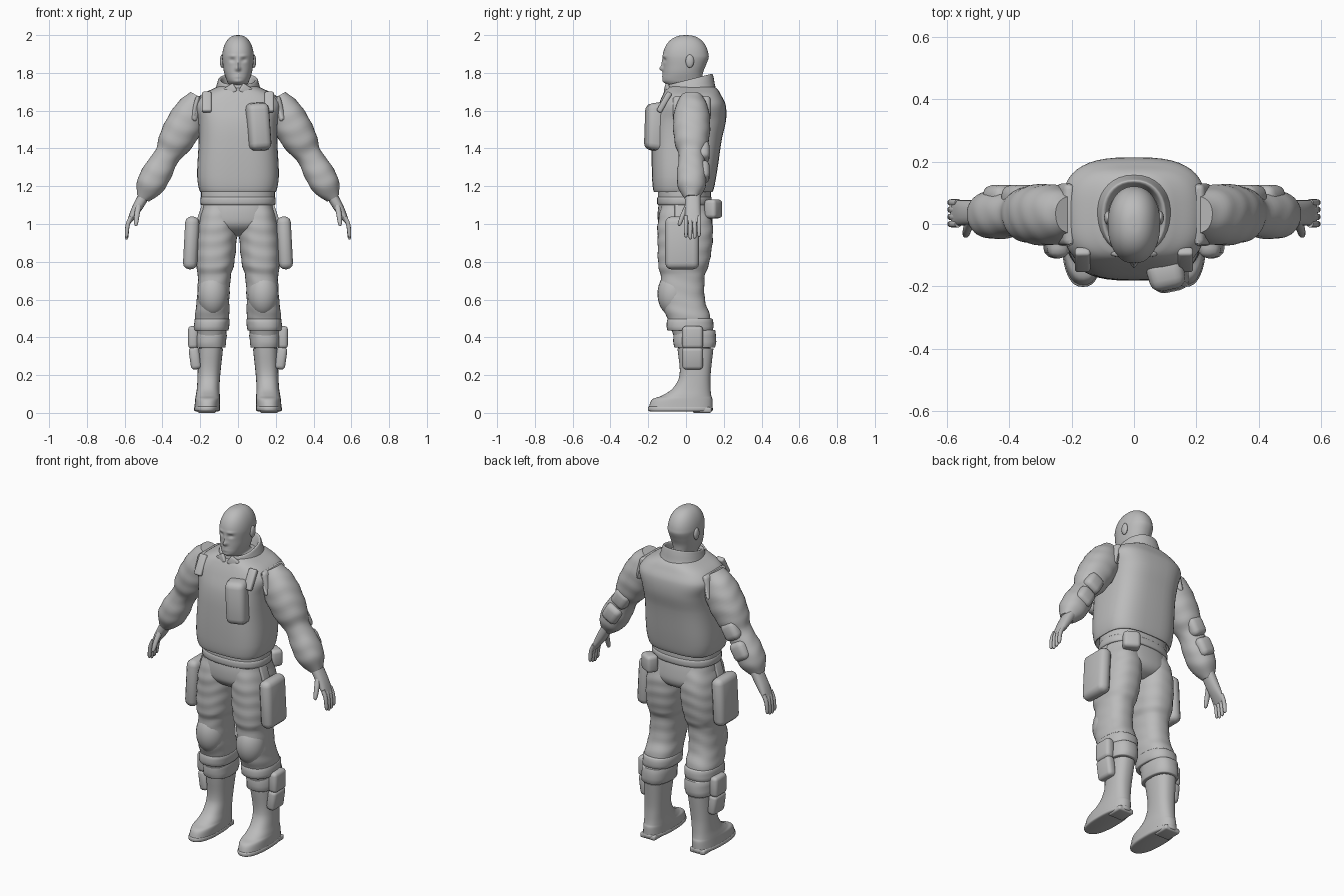
import bpy, bmesh, math
from mathutils import Vector, Matrix

if "Cube" in bpy.data.objects:
    bpy.data.objects.remove(bpy.data.objects["Cube"])

grey = bpy.data.materials.new("plain grey")
grey.use_nodes = True
grey.diffuse_color = (.5, .5, .5, 1)
grey.node_tree.nodes["Principled BSDF"].inputs["Base Color"].default_value = grey.diffuse_color


def finish(name, bm, mirror=False, bevel=0):
    """Turn a bmesh into a smooth shaded object, mirrored over x if asked."""
    bmesh.ops.recalc_face_normals(bm, faces=bm.faces)
    mesh = bpy.data.meshes.new(name)
    bm.to_mesh(mesh)
    bm.free()
    mesh.materials.append(grey)
    mesh.polygons.foreach_set("use_smooth", [True] * len(mesh.polygons))
    obj = bpy.data.objects.new(name, mesh)
    bpy.context.collection.objects.link(obj)
    if bevel:
        rounding = obj.modifiers.new("rounding", "BEVEL")
        rounding.width, rounding.segments = bevel, 3
    else:
        mesh.set_sharp_from_angle(angle=math.radians(50))
    if mirror:
        obj.modifiers.new("mirror", "MIRROR")


def resample(stations, steps):
    """Smooth curve through the stations, spaced by distance."""
    points = [Vector(s) for s in stations]
    along = [0]
    for a, b in zip(points, points[1:]):
        along.append(along[-1] + (b - a).length)
    last = len(points) - 1
    slopes = []
    for i in range(last + 1):
        before, after = max(i - 1, 0), min(i + 1, last)
        slopes.append((points[after] - points[before]) / (along[after] - along[before]))
    result = []
    for i in range(last):
        length = along[i + 1] - along[i]
        for k in range(steps):
            u = k / steps
            v = 1 - u
            result.append(points[i] * (v * v * (1 + 2 * u)) + points[i + 1] * (u * u * (1 + 2 * v))
                          + (slopes[i] * v - slopes[i + 1] * u) * (length * u * v))
    return result + [points[-1]]


def loft(name, stations, steps=6, sides=36, power=2.4, tilt=False, fold=0, mirror=False, shape=None):
    """Skin over sections given as (centre x, centre z, half width, front y, back y)."""
    rows = resample(stations, steps)
    bm = bmesh.new()
    rings = []
    for i, (centre_x, centre_z, half, front, back) in enumerate(rows):
        across_x, across_z = 1, 0
        if tilt:
            a, b = rows[max(i - 1, 0)], rows[min(i + 1, len(rows) - 1)]
            run = math.hypot(b[0] - a[0], b[1] - a[1])
            across_x, across_z = (a[1] - b[1]) / run, (b[0] - a[0]) / run
        ring = []
        for k in range(sides):
            angle = math.tau * k / sides
            c, s = math.cos(angle), math.sin(angle)
            wrinkle = math.sin(centre_z * 85 + 2 * math.sin(angle + 1) + math.sin(3 * angle))
            grow = 1 + fold * wrinkle
            side = half * grow * math.copysign(abs(c) ** (2 / power), c)
            depth = (back - front) / 2 * grow * math.copysign(abs(s) ** (2 / power), s)
            co = Vector((centre_x + across_x * side, (front + back) / 2 + depth, centre_z + across_z * side))
            ring.append(bm.verts.new(shape(co) if shape else co))
        rings.append(ring)
    for a, b in zip(rings, rings[1:]):
        for k in range(sides):
            n = (k + 1) % sides
            bm.faces.new((a[k], a[n], b[n], b[k]))
    bm.faces.new(rings[0])
    bm.faces.new(rings[-1])
    finish(name, bm, mirror)


def middle(z):
    return 0


def leg_x(z):
    return .165 - .055 * z


def arm_z(x):
    return 2.02 - 1.75 * x


def upright(name, rows, centre=middle, **options):
    """Loft of level sections given as (z, half width, front y, back y)."""
    loft(name, [(centre(z), z, *rest) for z, *rest in rows], mirror=centre != middle, **options)


def band(name, top, bottom, half, front, back, centre=middle, lip=.01, **options):
    """Strip of cloth or rubber round the body, with turned in edges."""
    edges = (top, lip), (top - lip / 2, 0), (bottom + lip / 2, 0), (bottom, lip)
    upright(name, [(z, half - inset, front + inset, back - inset) for z, inset in edges],
            centre, steps=3, **options)


def pouch(name, centre, size, rounding=.02, turn=(0, 0, 0), mirror=False, taper=1):
    """Rounded box, turned in degrees, narrowed to the front by taper."""
    place = Matrix.Translation(centre)
    for axis, degrees in zip("XYZ", turn):
        place = place @ Matrix.Rotation(math.radians(degrees), 4, axis)
    bm = bmesh.new()
    bmesh.ops.create_cube(bm, size=1)
    for v in bm.verts:
        if v.co.y < 0:
            v.co.x *= taper
            v.co.z *= taper
    bm.transform(place @ Matrix.Diagonal((*size, 1)))
    finish(name, bm, mirror, rounding)


def blob(name, centre, radii):
    bm = bmesh.new()
    bmesh.ops.create_uvsphere(bm, u_segments=24, v_segments=16, radius=1)
    bm.transform(Matrix.Translation(centre) @ Matrix.Diagonal((*radii, 1)))
    finish(name, bm, mirror=True)


# Head: features as (x, z, spread x, spread z, push forward)
features = {
    "nose_bridge": (0, 1.84, .01, .03, .01),
    "nose_tip": (0, 1.822, .014, .012, .015),
    "eye_socket": (.03, 1.868, .015, .01, -.009),
    "brow": (.03, 1.89, .02, .008, .004),
    "lips": (0, 1.785, .02, .012, .006),
    "mouth_line": (0, 1.786, .025, .003, -.005),
    "chin": (0, 1.752, .025, .012, .006),
}


def sculpt_face(co):
    for x, z, spread_x, spread_z, push in features.values():
        nearness = math.exp(-((abs(co.x) - x) / spread_x) ** 2 - ((co.z - z) / spread_z) ** 2)
        if co.y < -.03:
            co.y -= push * nearness
    return co


head = [(1.64, .07, -.05, .1), (1.72, .065, -.05, .09), (1.74, .053, -.1, .085),
        (1.76, .06, -.12, .085), (1.8, .073, -.12, .09), (1.84, .08, -.12, .105)]
for step in range(9):
    rise = math.radians(step * 89.5 / 8)
    round_off = math.cos(rise) ** .85
    head.append((1.88 + .12 * math.sin(rise), .084 * round_off, -.123 * round_off, .12 * round_off))
upright("head", head, steps=7, sides=96, power=2.2, shape=sculpt_face)
blob("ear", (.084, .02, 1.862), (.012, .022, .035))


# Collar: a ring with thickness, higher at the back
def lean(co):
    co.z += .25 * (co.y - .12)
    return co


upright("collar", [(1.67, .17, -.115, .17), (1.72, .127, -.107, .155), (1.77, .11, -.1, .146),
                   (1.79, .102, -.095, .14), (1.785, .09, -.083, .13), (1.73, .08, -.07, .11)],
        power=2.2, shape=lean)
for name, side in (("left", 1), ("right", -1)):
    pouch(name + "_collar_flap", (side * .04, -.1, 1.71), (.06, .02, .05), .008, (-15, side * 30, side * 18))

# Torso: vest over a shirt and belt
upright("vest", [(1.2, .18, -.15, .12), (1.17, .2, -.17, .14), (1.25, .216, -.18, .16), (1.45, .208, -.18, .19),
                 (1.55, .213, -.17, .212), (1.63, .232, -.145, .21), (1.68, .2, -.125, .187),
                 (1.715, .135, -.105, .165), (1.73, .1, -.08, .14)], power=3, sides=48)
band("shirt", 1.2, 1.1, .193, -.147, .13)
band("belt", 1.145, 1.1, .198, -.152, .135)
pouch("shoulder_panel", (.22, .03, 1.61), (.04, .2, .14), turn=(0, -14, 0), mirror=True)
pouch("shoulder_strap", (.165, -.115, 1.645), (.05, .03, .12), .01, (-30, 0, 0), mirror=True)

# Pouches carried on the body
pouch("chest_pouch", (.11, -.165, 1.515), (.125, .1, .265), .032, (-2, -4, 12), taper=.9)
pouch("belt_pouch", (.14, .145, 1.08), (.095, .07, .1), turn=(0, 0, -30))
pouch("thigh_pouch", (.248, -.02, .9), (.075, .18, .28), .033, (0, -3, 0), mirror=True)
pouch("pouch_hanger", (.195, -.03, 1.06), (.02, .06, .13), .006, (0, -18, 0), mirror=True)
for name, x, z, lean_out in (("upper", .237, .4, 0), ("lower", .228, .29, 8)):
    pouch(name + "_shin_pouch", (x, .035, z), (.055, .11, .12), turn=(0, lean_out, 0), mirror=True)

# Trousers
upright("pelvis", [(1.13, .185, -.14, .12), (1.06, .195, -.15, .135), (1, .195, -.145, .14),
                   (.96, .13, -.11, .12), (.935, .07, -.06, .07)])
upright("trouser_leg", [(1.1, .08, -.13, .11), (1, .1, -.15, .14), (.9, .107, -.15, .14), (.78, .1, -.147, .12),
                        (.73, .088, -.135, .1), (.6, .086, -.13, .1), (.5, .09, -.1, .13),
                        (.34, .06, -.04, .13)], leg_x, fold=.012, steps=8)
blob("knee_pad", (.133, -.065, .63), (.082, .086, .12))
band("upper_knee_strap", .5, .435, .092, -.1, .143, leg_x, fold=.01)
band("lower_knee_strap", .44, .345, .08, -.065, .157, leg_x, fold=.02)

# Boots
upright("boot", [(.34, .067, -.045, .145), (.2, .06, -.034, .13), (.13, .06, -.07, .13), (.09, .064, -.13, .134),
                 (.07, .066, -.18, .14), (.02, .067, -.2, .14)], leg_x, power=2.4)
band("boot_sole", .035, .008, .068, -.201, .141, leg_x)
pouch("boot_heel", (leg_x(0), .085, .015), (.1, .1, .03), .01, mirror=True)

# Sleeves, puffed above and below the elbow
sleeve = (.2, .06), (.24, .09), (.29, .098), (.34, .088), (.375, .068), (.43, .078), (.47, .072), (.505, .036)
loft("sleeve", [(x, arm_z(x), puff, .03 - puff, .03 + puff) for x, puff in sleeve],
     tilt=True, fold=.015, mirror=True, power=2.2)
for name, x in (("elbow_pad", .365), ("forearm_pad", .425)):
    pouch(name, (x, .085, arm_z(x)), (.1, .08, .11), .03, (0, -30, 0), mirror=True)

# Hands: palm, four fingers and a thumb
palm = (.49, .03), (.54, .025), (.58, .01)
loft("palm", [(x, arm_z(x), thick, -.005, .077) for x, thick in palm], tilt=True, sides=20, mirror=True)


def finger(name, path):
    loft(name, [(x, z, r, y - r, y + r) for x, y, z, r in path], steps=3, sides=12, tilt=True, mirror=True)


for i, name in enumerate(("index", "middle", "ring", "little")):
    y = .023 * i
    tip = .915 + .01 * abs(i - 1.3)
    finger(name + "_finger", [(.565, y, 1.04, .011), (.583, y, 1, .011), (.59, y, tip + .01, .009),
                              (.59, y, tip, .004)])
finger("thumb", [(.525, .01, 1.1, .015), (.535, -.015, 1.05, .014), (.54, -.034, 1, .01), (.543, -.036, .99, .004)])
